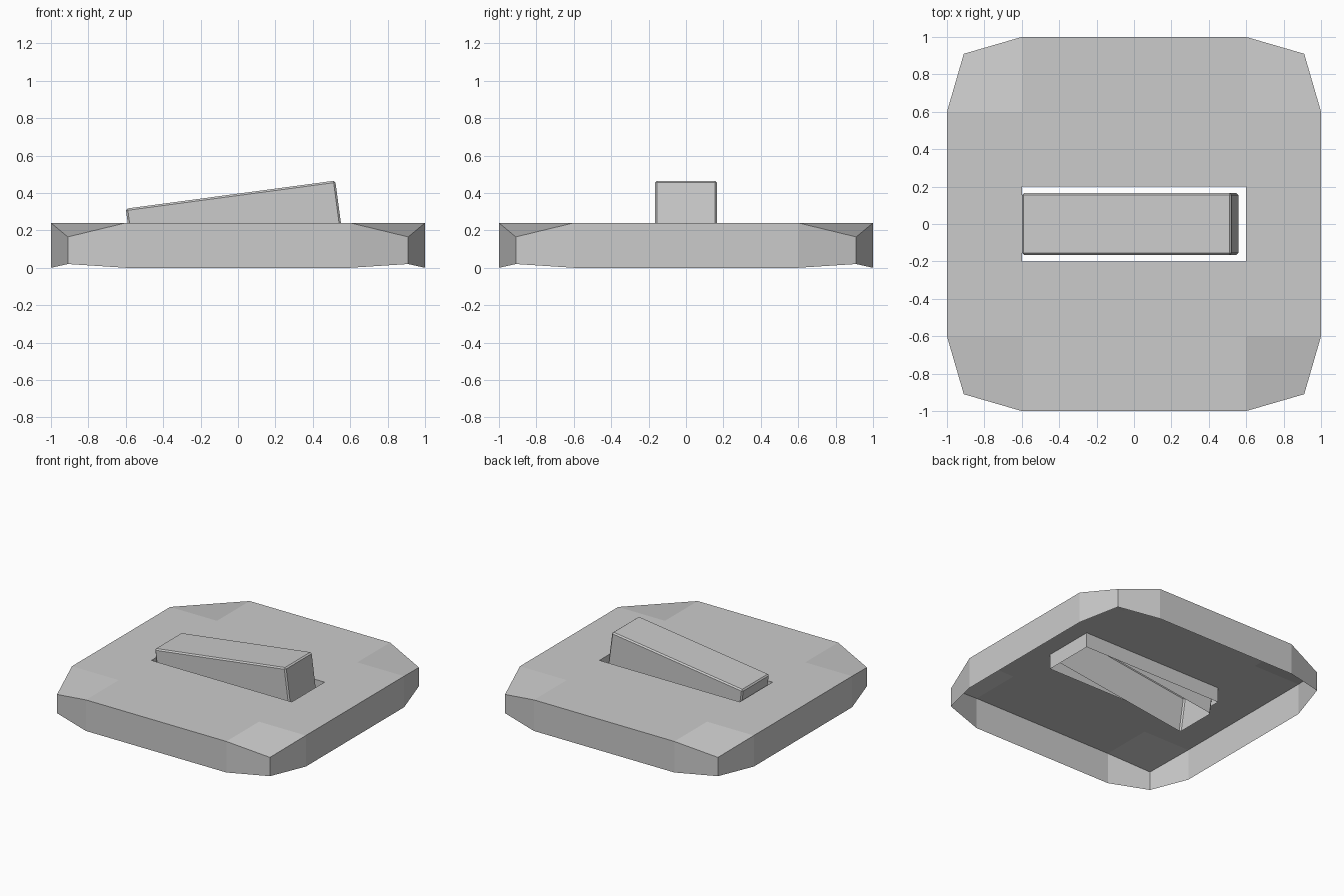
import bpy, bmesh, math
from mathutils import Matrix, Vector

if "Cube" in bpy.data.objects:
    bpy.data.objects.remove(bpy.data.objects["Cube"])

TOP = 0.24


def finish(bm, name):
    mesh = bpy.data.meshes.new(name)
    bm.to_mesh(mesh)
    bm.free()
    obj = bpy.data.objects.new(name, mesh)
    bpy.context.collection.objects.link(obj)
    return obj


def drop(bm, edges, height):
    """Extrude a rim of edges down; height(x, y) gives the new z."""
    out = bmesh.ops.extrude_edge_only(bm, edges=edges)
    for v in out["geom"]:
        if isinstance(v, bmesh.types.BMVert):
            v.co.z = height(v.co.x, v.co.y)


# Wall plate: grid with a slot in the middle and dipped, pulled-in corners
bm = bmesh.new()
xs = [-1, -0.6, 0.6, 1]
ys = [-1, -0.6, -0.2, 0.2, 0.6, 1]
grid = {}
for i, x in enumerate(xs):
    for j, y in enumerate(ys):
        corner = abs(x) == 1 and abs(y) == 1
        grid[i, j] = bm.verts.new((x * 0.91, y * 0.91, 0.165) if corner else (x, y, TOP))
for i in range(3):
    for j in range(5):
        if (i, j) == (1, 2):
            continue
        ring = [(i, j), (i + 1, j), (i + 1, j + 1), (i, j + 1)]
        # keep the fold of each corner face across the corner
        if (i == 0 and j == 0) or (i == 2 and j == 4):
            ring = ring[1:] + ring[:1]
        bm.faces.new([grid[k] for k in ring])

# Outer skirt and slot collar, both open underneath
rim = [e for e in bm.edges if e.is_boundary]
slot = [e for e in rim if all(abs(v.co.x) < 0.7 and abs(v.co.y) < 0.3 for v in e.verts)]
outer = [e for e in rim if e not in slot]
drop(bm, outer, lambda x, y: 0.02 if abs(x) < 0.95 and abs(y) < 0.95 and abs(x) > 0.8 else 0.0)
drop(bm, slot, lambda x, y: 0.125)
bmesh.ops.recalc_face_normals(bm, faces=bm.faces[:])
finish(bm, "switch_plate")

# Rocker: tilted box, open underneath, with slightly softened edges
length, width, height = 1.13, 0.33, 0.285
tilt = math.atan2(0.15, 1.12)
bm = bmesh.new()
bmesh.ops.create_cube(bm, size=1, matrix=Matrix.Diagonal((length, width, height, 1)))
bm.normal_update()
bmesh.ops.delete(bm, geom=[f for f in bm.faces if f.normal.z < -0.9], context="FACES_ONLY")
edges = [e for e in bm.edges if not e.is_boundary]
bmesh.ops.bevel(bm, geom=edges, offset=0.01, segments=1, affect="EDGES")
rocker = finish(bm, "rocker")
rotation = Matrix.Rotation(-tilt, 4, "Y")
top_middle = Vector((-0.04, 0, 0.391))
rocker.data.transform(Matrix.Translation(top_middle) @ rotation @ Matrix.Translation((0, 0, -height / 2)))
